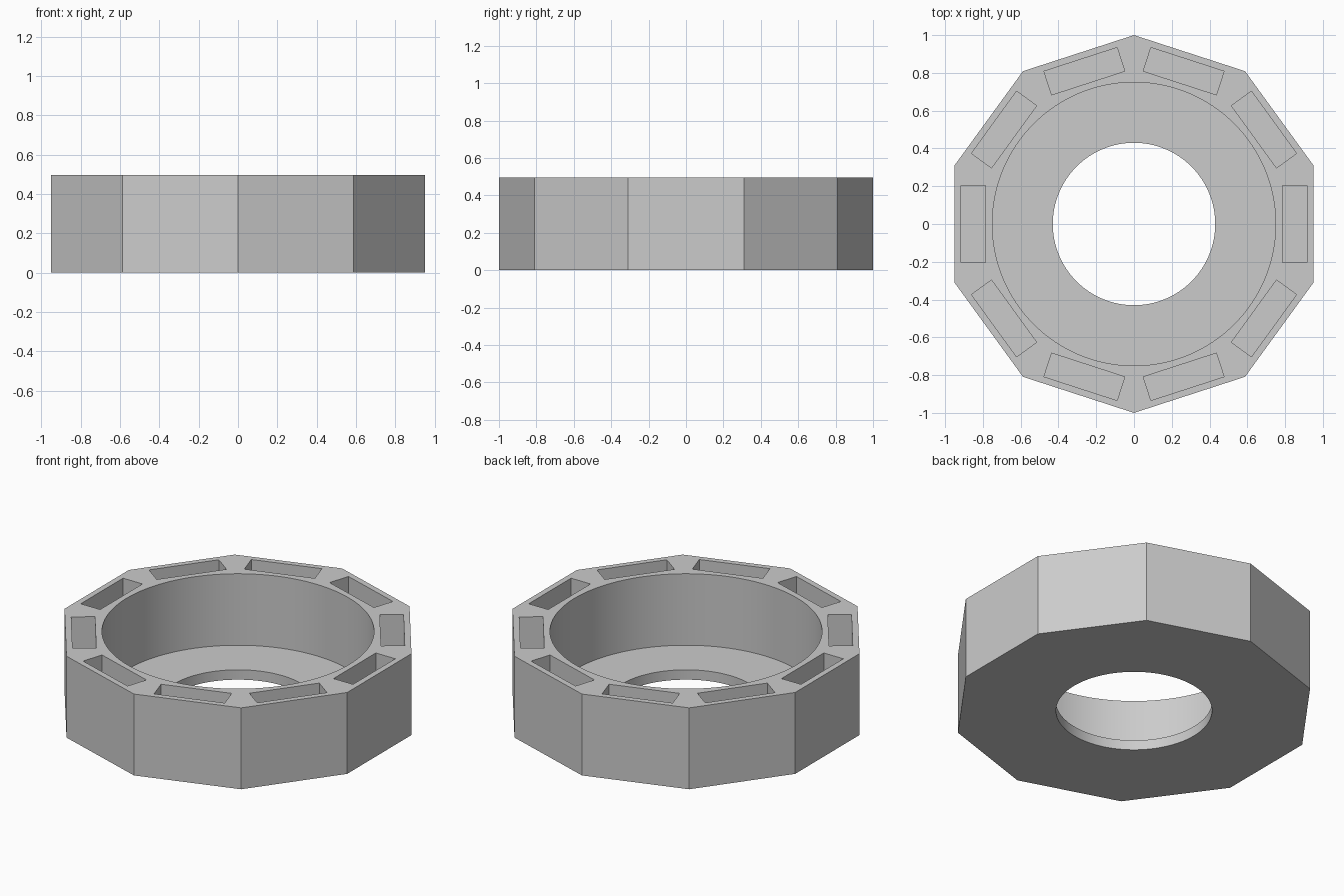
import bpy
import bmesh
from math import pi, radians
from mathutils import Matrix

HEIGHT, FLOOR = 0.495, 0.06
SIDES = 10

cube = bpy.data.objects.get("Cube")
if cube:
    bpy.data.objects.remove(cube, do_unlink=True)

grey = bpy.data.materials.new("plain_grey")
grey.use_nodes = True
colour = (0.6, 0.6, 0.6, 1)
grey.diffuse_color = colour
grey.node_tree.nodes["Principled BSDF"].inputs["Base Color"].default_value = colour


def make_object(name, bm):
    mesh = bpy.data.meshes.new(name)
    bm.to_mesh(mesh)
    bm.free()
    obj = bpy.data.objects.new(name, mesh)
    bpy.context.collection.objects.link(obj)
    mesh.materials.append(grey)
    return obj


def prism(name, sides, radius, bottom, top):
    bm = bmesh.new()
    place = Matrix.Translation((0, 0, (bottom + top) / 2))
    bmesh.ops.create_cone(bm, cap_ends=True, segments=sides, radius1=radius,
                          radius2=radius, depth=top - bottom, matrix=place)
    return make_object(name, bm)


def cut(target, cutter):
    cutter.hide_render = True
    mod = target.modifiers.new("cut", "BOOLEAN")
    mod.operation = "DIFFERENCE"
    mod.solver = "EXACT"
    mod.object = cutter
    bpy.context.view_layer.objects.active = target
    bpy.ops.object.modifier_apply(modifier=mod.name)
    bpy.data.objects.remove(cutter, do_unlink=True)


# Ten-sided housing with a corner pointing front and back
housing = prism("housing", SIDES, 1, 0, HEIGHT)

# Wide bore above a floor with a smaller through hole
cut(housing, prism("bore_cutter", 128, 0.75, FLOOR, HEIGHT + 0.2))
cut(housing, prism("hole_cutter", 128, 0.43, -0.2, FLOOR + 0.2))

# One deep pocket behind each outer face
bm = bmesh.new()
inner, outer, length = 0.785, 0.916, 0.407
top = HEIGHT + 0.2
for i in range(SIDES):
    place = (Matrix.Rotation(i * 2 * pi / SIDES, 4, "Z")
             @ Matrix.Translation(((inner + outer) / 2, 0, (FLOOR + top) / 2))
             @ Matrix.Diagonal((outer - inner, length, top - FLOOR, 1)))
    bmesh.ops.create_cube(bm, size=1, matrix=place)
cut(housing, make_object("pocket_cutter", bm))

# Smooth round walls, crisp corners
bpy.ops.object.select_all(action="DESELECT")
housing.select_set(True)
bpy.context.view_layer.objects.active = housing
bpy.ops.object.shade_smooth_by_angle(angle=radians(20))
